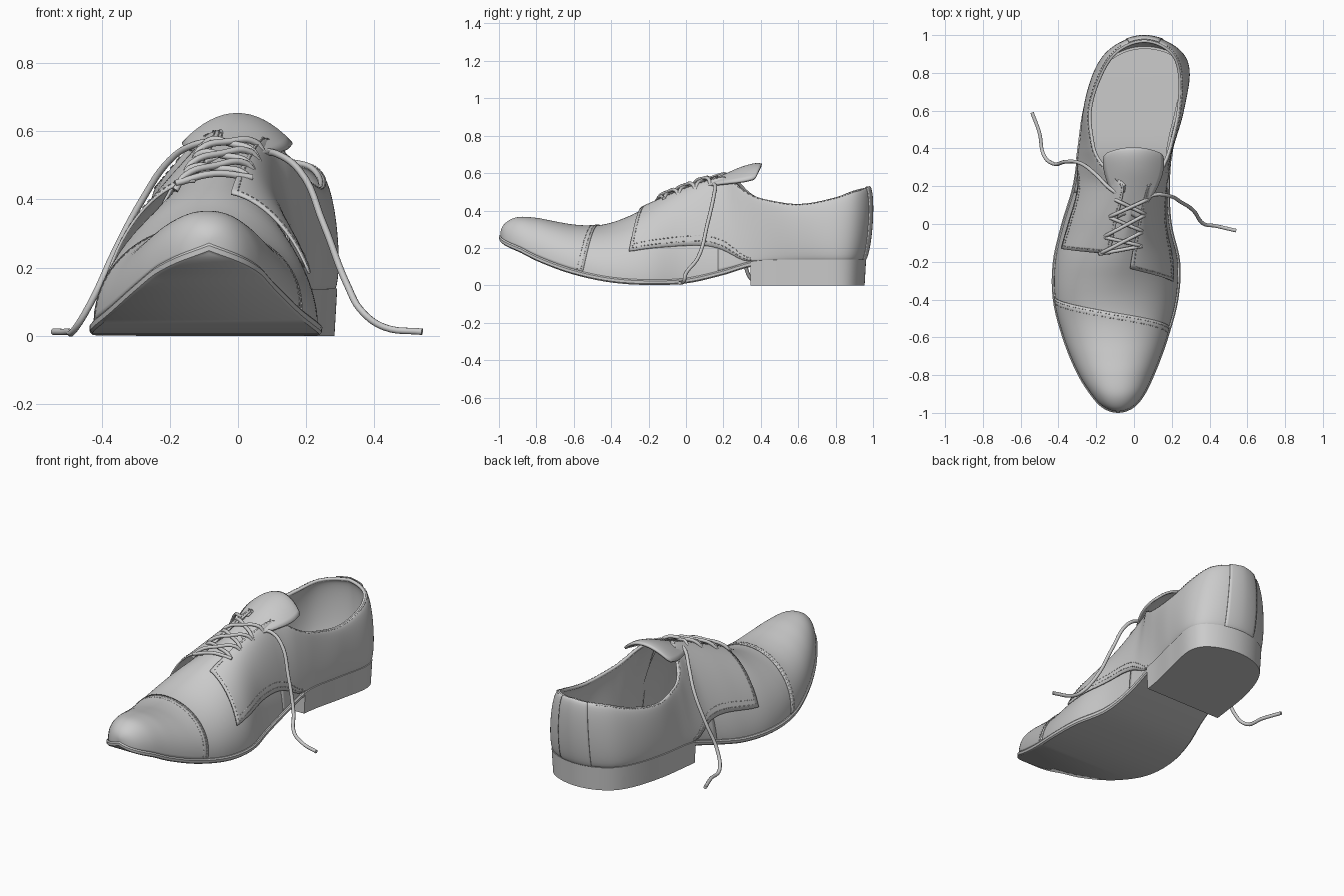
import bpy, bmesh, math
from mathutils import Vector

if "Cube" in bpy.data.objects:
    bpy.data.objects.remove(bpy.data.objects["Cube"])

PI = math.pi


def W(y):
    return math.asin(max(-1, min(1, (y + .02) / .98)))


def Y(w):
    return -.02 + .98 * math.sin(w)


def curve(ys, vals):
    """Smooth function of the angle w through values given at positions y."""
    ws, n = [W(y) for y in ys], len(ys)
    sl = []
    for i in range(n):
        a, b = max(i - 1, 0), min(i + 1, n - 1)
        sl.append((vals[b] - vals[a]) / (ws[b] - ws[a]))

    def f(w):
        w = max(ws[0], min(ws[-1], w))
        i = 0
        while i < n - 2 and w > ws[i + 1]:
            i += 1
        h = ws[i + 1] - ws[i]
        t = (w - ws[i]) / h
        return ((2*t**3 - 3*t*t + 1) * vals[i] + (t**3 - 2*t*t + t) * h * sl[i]
                + (3*t*t - 2*t**3) * vals[i + 1] + (t**3 - t*t) * h * sl[i + 1])
    return f


# Plan outline of the sole, sole height, ridge line
OY = [-1, -.97, -.9, -.8, -.6, -.4, -.2, 0, .2, .4, .6, .8, .9, .96]
SIDE = [curve(OY, [-.085, -.172, -.235, -.298, -.38, -.43, -.43, -.385, -.325, -.297, -.268, -.205, -.13, .055]),
        curve(OY, [-.085, .002, .06, .108, .182, .235, .245, .2, .19, .205, .25, .288, .245, .055])]
ZB = curve([-1, -.9, -.8, -.6, -.4, -.2, 0, .2, .35, .5, .96],
           [.243, .18, .13, .057, .015, .002, .01, .055, .1, .11, .11])
ZT = curve([-1, -.97, -.9, -.8, -.7, -.6, -.5, -.4, -.3, -.2, -.1, 0, .1, .25],
           [.275, .33, .36, .356, .337, .32, .317, .335, .372, .422, .467, .51, .55, .59])
CX = curve([-1, -.8, -.5, -.35, -.2, 0, .2, .4], [-.085, -.09, -.1, -.1, -.075, -.035, .005, .01])
NE = curve([-1, -.4, -.1, .2, .35, .6, .96], [2.2, 2.0, 1.7, 1.45, 1.2, 1.12, 1.12])
# Lacing edge and collar line of the quarters
TY = [-.3, -.2, 0, .2, .24, .28, .33, .4, .6, .8, .9, .96]
TX = [curve(TY, [-.14, -.13, -.09, -.05, -.085, -.135, -.18, -.213, -.232, -.17, -.1, .055]),
      curve(TY, [-.03, -.02, .02, .07, .105, .14, .165, .19, .235, .24, .2, .055])]
TZ = [curve(TY, [.38, .43, .52, .598, .58, .545, .495, .455, .427, .462, .5, .52]),
      curve(TY, [.38, .43, .515, .575, .555, .522, .488, .457, .427, .462, .5, .52])]
V0 = curve([-.3, -.1, .1, .25, .36, .5, .96], [.29, .3, .27, .17, .03, 0, 0])
BULGE = [curve([.15, .25, .6, .85, .96], [0, 0, .014, .024, .03]),
         curve([.15, .25, .6, .85, .96], [0, 0, .02, .024, .03])]


def flap_low(w, s):
    """Lower seam of the flaps, a little lower on the left front."""
    return max(0, V0(w) - (.05 * max(0, min(1, (.2 - Y(w)) / .3)) if s == 0 else 0))


def raw(t):
    t %= 2
    s = 0 if t <= 1 else 1
    w = -PI / 2 + PI * (t if s == 0 else 2 - t)
    return Vector((SIDE[s](w), Y(w)))


def normal(t):
    d = (raw(t + .01) - raw(t - .01)).normalized()
    return Vector((-d.y, d.x))


def tpar(w, s):
    t = (w + PI / 2) / PI
    return t if s == 0 else 2 - t


def wall(w, s, v, top, off, bulge):
    """Point on the leather between the sole edge and a top point."""
    t = tpar(w, s)
    nv = normal(t)
    b = raw(t) + nv * (off - .013)
    n, a = NE(w), v * PI / 2
    h, g = max(math.cos(a), 0) ** (2 / n), math.sin(a) ** (2 / n)
    p = Vector(top[:2]) * (1 - h) + b * h + nv * bulge * math.sin(PI * v)
    z0 = ZB(w) + .026
    return Vector((p.x, p.y, z0 + (top[2] - z0) * g))


def vamp_pt(w, s, off=0):
    y = Y(w)
    y += (.013 - off) * max(0, (-y - .9) / .1)
    return wall(w, 0 if s < 0 else 1, 1 - abs(s), (CX(w), y, ZT(w) + off), off, 0)


def quarter_pt(w, s, v, off=0):
    y = Y(w)
    fade = max(0, min(1, (.15 - y) / .35))
    w = W(y + (-.05 * (v - .5) if s == 0 else .1 * (v - .55)) * fade)
    nv = normal(tpar(w, s)) * off
    back = .008 * max(0, (Y(w) - .85) / .11)
    top = (TX[s](w) + nv.x, Y(w) + nv.y + back, TZ[s](w) + off)
    return wall(w, s, v, top, off, BULGE[s](w))


def lin(a, b, n):
    return [a + (b - a) * i / n for i in range(n + 1)]


def grid(name, rows, thick=0, closed=False, caps=False):
    bm = bmesh.new()
    vs = [[bm.verts.new(p) for p in r] for r in rows]
    m = len(rows[0])
    for a, b in zip(vs, vs[1:]):
        for j in range(m if closed else m - 1):
            k = (j + 1) % m
            bm.faces.new((a[j], a[k], b[k], b[j]))
    if caps:
        bm.faces.new(vs[0])
    bmesh.ops.remove_doubles(bm, verts=bm.verts, dist=.0004)
    bmesh.ops.recalc_face_normals(bm, faces=bm.faces)
    me = bpy.data.meshes.new(name)
    bm.to_mesh(me)
    bm.free()
    ob = bpy.data.objects.new(name, me)
    bpy.context.collection.objects.link(ob)
    if thick:
        mod = ob.modifiers.new("thickness", 'SOLIDIFY')
        mod.thickness, mod.offset = thick, 0
    bpy.ops.object.select_all(action='DESELECT')
    ob.select_set(True)
    bpy.context.view_layer.objects.active = ob
    bpy.ops.object.shade_smooth_by_angle(angle=math.radians(40))


def tube(name, lines, r, smooth=True):
    cu = bpy.data.curves.new(name, 'CURVE')
    cu.dimensions = '3D'
    cu.bevel_depth, cu.bevel_resolution = r, 2 if smooth else 0
    cu.resolution_u, cu.use_fill_caps = 6, True
    for pts in lines:
        sp = cu.splines.new('BEZIER' if smooth else 'POLY')
        arr = sp.bezier_points if smooth else sp.points
        arr.add(len(pts) - 1)
        for q, p in zip(arr, pts):
            q.co = p if smooth else (*p, 1)
            if smooth:
                q.handle_left_type = q.handle_right_type = 'AUTO'
    bpy.context.collection.objects.link(bpy.data.objects.new(name, cu))


def slab(name, w0, rings, caps=False):
    rows = []
    for w in lin(w0, PI / 2, 64):
        row = []
        for s, order in ((0, rings), (1, rings[::-1])):
            t = tpar(w, s)
            for off, zf in order:
                p = raw(t) + normal(t) * off
                row.append((p.x, p.y, zf(w)))
        rows.append(row)
    grid(name, rows, closed=True, caps=caps)


# Sole, insole and heel
slab("sole", -PI / 2, [(o, lambda w, d=d: ZB(w) + d) for o, d in
                       ((-.008, 0), (-.001, .007), (0, .022), (-.006, .029))])
slab("insole", -PI / 2, [(-.03, lambda w: ZB(w) + .025), (-.03, lambda w: ZB(w) + .045)])
slab("heel", W(.345), [(-.005, lambda w: 0), (.003, lambda w: ZB(w) + .027)], caps=True)

# Vamp and toe cap (cap seam runs at a slant)
S = lin(-1, 1, 48)
grid("vamp", [[vamp_pt(w, s) for s in S] for w in lin(-PI / 2, W(.2), 56)])


def cap_w(s, f, dy=0):
    return -PI / 2 + (W(-.47 - .085 * s + dy) + PI / 2) * f


grid("toe_cap", [[vamp_pt(cap_w(s, f), s, .003) for s in S] for f in lin(0, 1, 36)], .004)


# Rear upper and the lacing flaps laid over it
def quarters(name, fronts, low, off, thick):
    cols = [(w, 0) for w in lin(W(fronts[0]), PI / 2, 64)]
    cols += [(w, 1) for w in lin(PI / 2, W(fronts[1]), 64)]
    grid(name, [[quarter_pt(w, s, v, off) for v in lin(low(w, s), 1, 18)]
                for w, s in cols], thick)


quarters("rear_upper", (.17, .17), lambda w, s: 0, -.004, .008)
quarters("quarter_flaps", (-.14, -.28), flap_low, .004, .008)

# Heel back strip
strip = [(w, 0) for w in lin(W(.945), PI / 2, 6)] + [(w, 1) for w in lin(PI / 2, W(.945), 6)]
grid("back_strip", [[quarter_pt(w, s, v, .01) for v in lin(0, 1, 18)] for w, s in strip], .006)

# Collar piping from lacing corner round the heel to the other corner
rim = [(w, 0) for w in lin(W(.2), PI / 2, 30)] + [(w, 1) for w in lin(PI / 2, W(.2), 30)[1:]]
tube("collar_piping", [[quarter_pt(w, s, 1, 0) for w, s in rim]], .009)

# Tongue
TG = [.05, .12, .2, .28, .34, .38, .4, .41]
tz = curve(TG, [.52, .55, .585, .62, .64, .647, .645, .642])
tw = curve(TG, [.06, .08, .115, .145, .157, .155, .147, .125])
grid("tongue", [[(CX(W(y)) - .012 + tw(W(y)) * s, y - .03 * s * s, tz(W(y)) - 3.4 * (tw(W(y)) * s) ** 2)
                 for s in lin(-1, 1, 16)] for y in lin(.05, .405, 24)], .014)


# Stitching: dashes along the seams
def dashes(f, n):
    pts = [f(i / (2 * n)) for i in range(2 * n)]
    return [pts[i:i + 2] for i in range(0, 2 * n, 2)]


seams = []
for dy in (-.012, -.032):
    seams += dashes(lambda u: vamp_pt(cap_w(2 * u - 1, 1, dy), 2 * u - 1, .005), 45)
for s, yf in ((0, -.125), (1, -.265)):
    a = W(yf)
    for dv in (.03, .07):
        seams += dashes(lambda u: quarter_pt(a + (W(.36) - a) * u, s,
                                             flap_low(a + (W(.36) - a) * u, s) + dv, .008), 32)
    seams += dashes(lambda u: quarter_pt(a, s, .34 + .6 * u, .008), 16)
    seams += dashes(lambda u: quarter_pt(a + (W(.2) - a) * u, s, .95, .008), 24)
    seams += dashes(lambda u: quarter_pt(W(.2) + (W(.93) - W(.2)) * u, s, .93, .008), 40)
tube("stitching", seams, .002, smooth=False)

# Criss-cross laces through the eyelets
ey = [.13, .04, -.06, -.145]
hole = [[quarter_pt(W(y), s, .86, .01) for y in ey] for s in (0, 1)]
runs = []
for i in range(3):
    for s in (0, 1):
        p, q = hole[s][i], hole[1 - s][i + 1]
        up = Vector((0, 0, .016 + .012 * s))
        runs.append([p - Vector((0, 0, .02)), p.lerp(q, .12) + up * .6, p.lerp(q, .5) + up,
                     p.lerp(q, .88) + up * .6, q - Vector((0, 0, .02))])
p, q = hole[0][3], hole[1][3]
runs.append([p, p.lerp(q, .5) + Vector((0, 0, .02)), q])
tube("laces", runs, .01)

# Loose lace ends resting on the ground
tube("loose_lace_ends", [
    [(-.07, .15, .57), (-.13, .19, .56), (-.2, .26, .515), (-.28, .32, .4), (-.36, .33, .25),
     (-.43, .32, .1), (-.48, .37, .018), (-.5, .48, .012), (-.54, .59, .012)],
    [(.07, .14, .54), (.11, .155, .535), (.18, .15, .485), (.25, .115, .33), (.32, .065, .15),
     (.37, .0, .065), (.43, -.01, .025), (.54, -.035, .012)]], .01)
